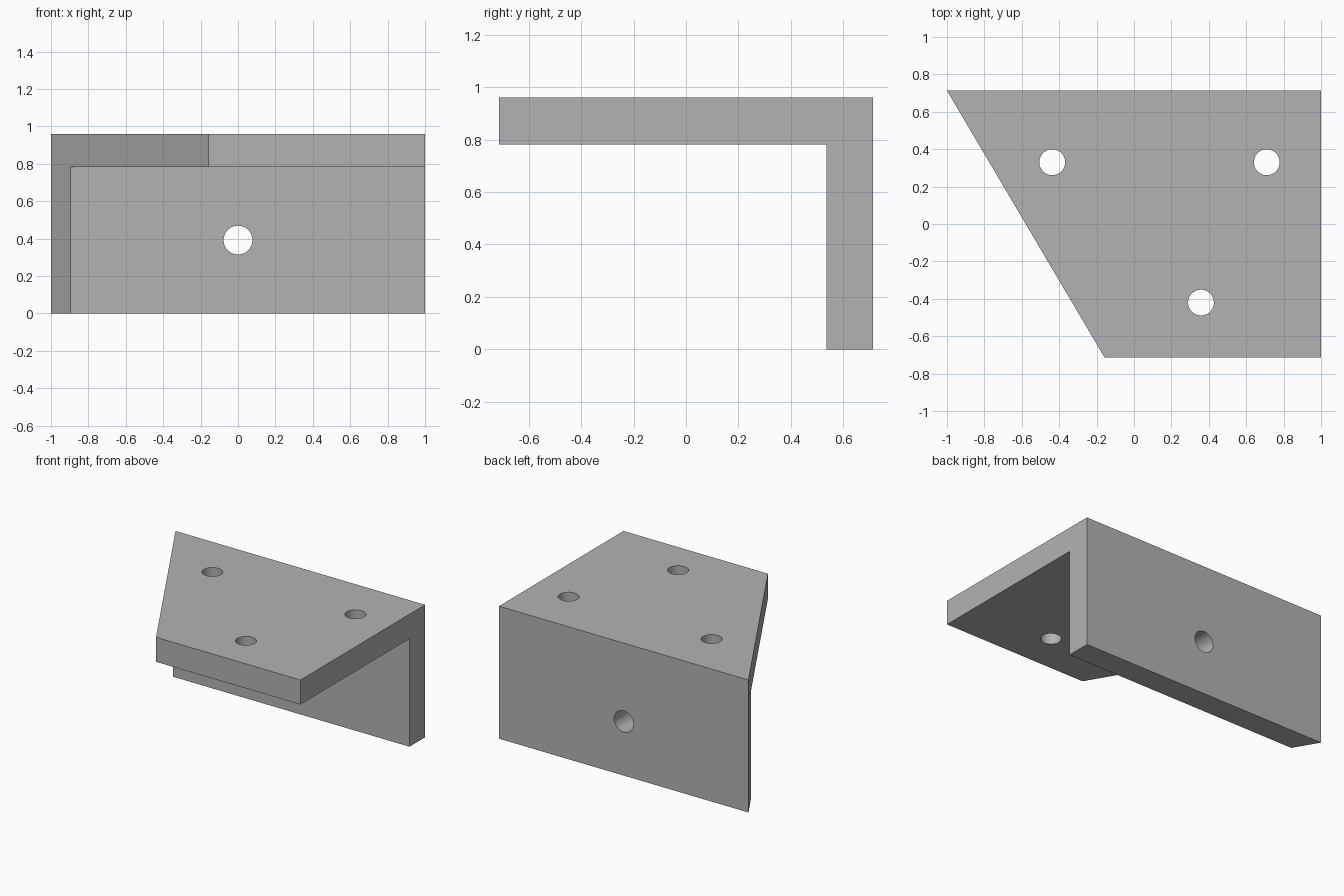
import bpy, bmesh, math
from mathutils import Vector

default_cube = bpy.data.objects.get("Cube")
if default_cube:
    bpy.data.objects.remove(default_cube, do_unlink=True)

# Single grey material
grey = bpy.data.materials.new("plain grey")
grey.use_nodes = True
colour = (0.45, 0.45, 0.45, 1)
grey.diffuse_color = colour
grey.node_tree.nodes["Principled BSDF"].inputs["Base Color"].default_value = colour

HALF_DEPTH, HEIGHT = 0.713, 0.96
WALL_FRONT, PLATE_BOTTOM = 0.535, 0.782

# L-shaped side profile, extruded along x
profile = [(-HALF_DEPTH, HEIGHT), (-HALF_DEPTH, PLATE_BOTTOM),
           (WALL_FRONT, PLATE_BOTTOM), (WALL_FRONT, 0),
           (HALF_DEPTH, 0), (HALF_DEPTH, HEIGHT)]
bm = bmesh.new()
face = bm.faces.new([bm.verts.new((-1, y, z)) for y, z in profile])
extruded = bmesh.ops.extrude_face_region(bm, geom=[face])["geom"]
bmesh.ops.translate(bm, vec=(2, 0, 0),
                    verts=[v for v in extruded if isinstance(v, bmesh.types.BMVert)])

# Slanted cut across the right side
back_corner = Vector((-1, HALF_DEPTH, 0))
front_corner = Vector((-0.158, -HALF_DEPTH, 0))
along = front_corner - back_corner
bmesh.ops.bisect_plane(bm, geom=bm.verts[:] + bm.edges[:] + bm.faces[:], dist=1e-5,
                       plane_co=back_corner, plane_no=(along.y, -along.x, 0),
                       clear_outer=True)
bmesh.ops.holes_fill(bm, edges=[e for e in bm.edges if e.is_boundary], sides=0)
bmesh.ops.recalc_face_normals(bm, faces=bm.faces[:])
mesh = bpy.data.meshes.new("angle_bracket")
bm.to_mesh(mesh)
bm.free()
mesh.materials.append(grey)
bracket = bpy.data.objects.new("angle_bracket", mesh)
bpy.context.collection.objects.link(bracket)


def drill(location, radius, rotation=(0, 0, 0)):
    """Cut a round through hole in the bracket."""
    bpy.ops.mesh.primitive_cylinder_add(vertices=48, radius=radius, depth=0.5,
                                        location=location, rotation=rotation)
    cutter = bpy.context.object
    cutter.name = "hole_cutter"
    cutter.hide_render = True
    cutter.data.materials.append(grey)
    cut = bracket.modifiers.new("hole", "BOOLEAN")
    cut.operation, cut.solver, cut.object = "DIFFERENCE", "EXACT", cutter
    bpy.ops.object.select_all(action="DESELECT")
    bracket.select_set(True)
    bpy.context.view_layer.objects.active = bracket
    bpy.ops.object.modifier_apply(modifier=cut.name)
    bpy.data.objects.remove(cutter, do_unlink=True)


# Three holes in the top plate, one in the back wall
for x, y in [(-0.437, 0.33), (0.71, 0.33), (0.358, -0.42)]:
    drill((x, y, HEIGHT - 0.09), 0.069)
drill((0, HALF_DEPTH - 0.09, 0.392), 0.077, (math.pi / 2, 0, 0))

bpy.ops.object.shade_smooth_by_angle(angle=math.radians(30))
